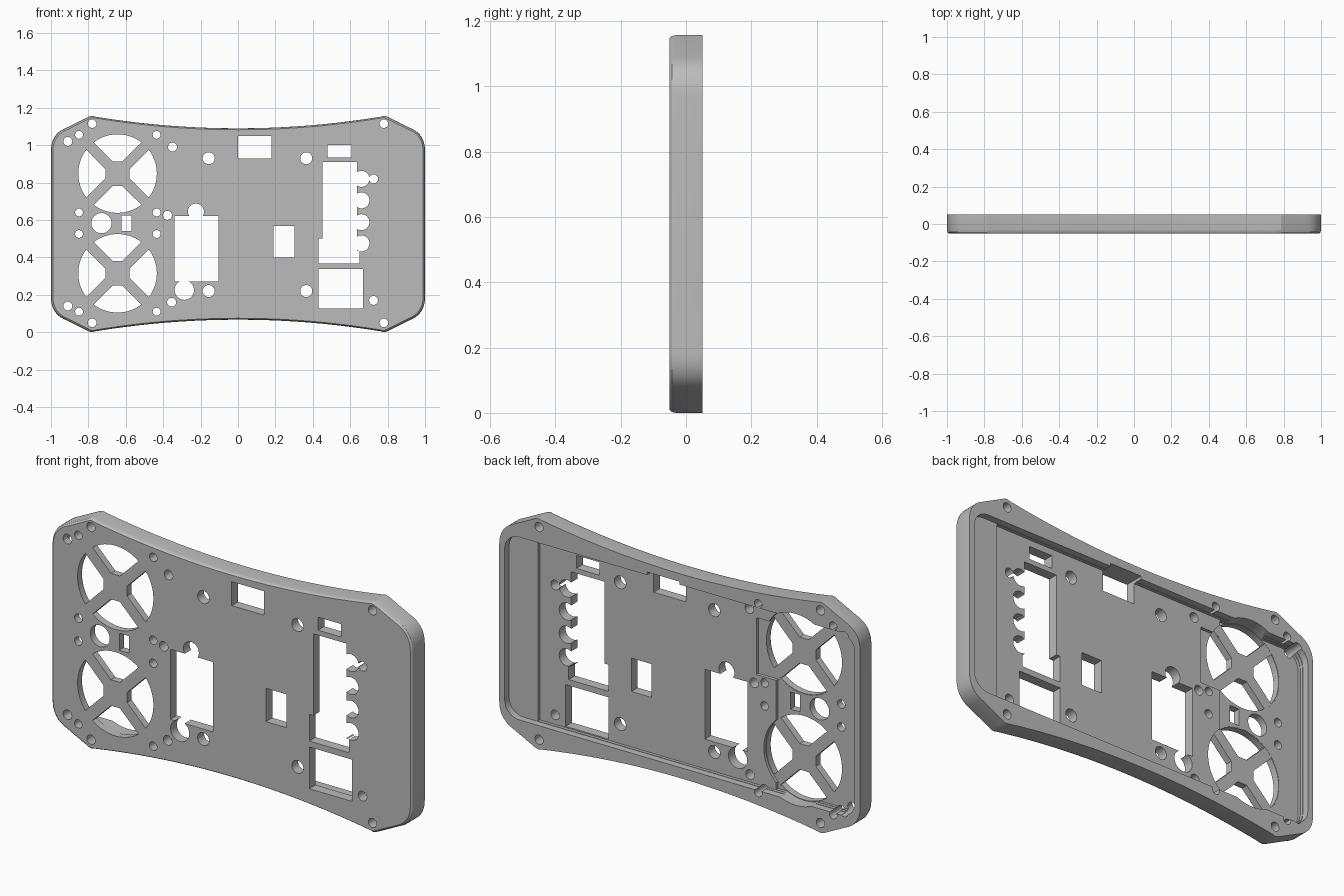
import bpy, bmesh
from math import sin, cos, pi, radians

cube = bpy.data.objects.get("Cube")
if cube:
    bpy.data.objects.remove(cube, do_unlink=True)

H = 1.157          # total height
MID = H / 2

grey = bpy.data.materials.new("plain grey")
grey.use_nodes = True
grey.diffuse_color = (0.5, 0.5, 0.5, 1)
grey.node_tree.nodes["Principled BSDF"].inputs["Base Color"].default_value = (0.5, 0.5, 0.5, 1)


def loft(name, rings):
    """Closed solid from (points, y) rings, capped at both ends."""
    bm = bmesh.new()
    loops = [[bm.verts.new((x, y, z)) for x, z in pts] for pts, y in rings]
    n = len(loops[0])
    for a, b in zip(loops, loops[1:]):
        for i in range(n):
            j = (i + 1) % n
            bm.faces.new((a[i], a[j], b[j], b[i]))
    bm.faces.new(loops[0])
    bm.faces.new(loops[-1])
    bmesh.ops.recalc_face_normals(bm, faces=bm.faces[:])
    me = bpy.data.meshes.new(name)
    bm.to_mesh(me)
    bm.free()
    me.materials.append(grey)
    ob = bpy.data.objects.new(name, me)
    bpy.context.collection.objects.link(ob)
    return ob


def arc(cx, cz, r, a0, a1, n):
    return [(cx + r * cos(radians(a0 + (a1 - a0) * i / n)),
             cz + r * sin(radians(a0 + (a1 - a0) * i / n))) for i in range(n + 1)]


def circle(cx, cz, r, n=32):
    return arc(cx, cz, r, 0, 360, n)[:-1]


def box(x0, x1, z0, z1):
    return [(x0, z0), (x1, z0), (x1, z1), (x0, z1)]


def rounded(x0, x1, z0, z1, rl, rr):
    """Rectangle with separate corner radii at its -x and +x ends."""
    pts = []
    for cx, cz, r, a in ((x1 - rr, z1 - rr, rr, 0), (x0 + rl, z1 - rl, rl, 90),
                         (x0 + rl, z0 + rl, rl, 180), (x1 - rr, z0 + rr, rr, 270)):
        pts += arc(cx, cz, r, a, a + 90, 8) if r else [(cx, cz)]
    return pts


# Outline: quarter profile with rounded corner, chamfer and concave long edge
quarter = []
p0, p1, p2 = (1.0, 0.97), (1.0, 1.06), (0.92, 1.092)
for i in range(11):
    t = i / 10
    quarter.append(tuple((1 - t) ** 2 * a + 2 * t * (1 - t) * b + t * t * c
                         for a, b, c in zip(p0, p1, p2)))
quarter += [(0.80, 1.152), (0.785, H)]
quarter += [(x, 1.09 + 0.065 * (x / 0.78) ** 2) for x in [0.76 - 0.076 * i for i in range(10)]]
half = quarter + [(0, 1.09)] + [(-x, z) for x, z in reversed(quarter)]
outline = half + [(x, H - z) for x, z in reversed(half)]


def inset(d):
    return [(x * (1 - d), MID + (z - MID) * (1 - d * 1.5)) for x, z in outline]


panel = loft("panel_shell", [(inset(0.010), -0.05), (inset(0.003), -0.043),
                             (outline, -0.03), (outline, 0.05)])


def cut(pts, y0=-0.1, y1=0.1):
    tool = loft("cutter", [(pts, y0), (pts, y1)])
    tool.hide_render = True
    mod = panel.modifiers.new("cut", "BOOLEAN")
    mod.operation = "DIFFERENCE"
    mod.solver = "EXACT"
    mod.object = tool
    bpy.context.view_layer.objects.active = panel
    bpy.ops.object.modifier_apply(modifier=mod.name)
    me = tool.data
    bpy.data.objects.remove(tool, do_unlink=True)
    bpy.data.meshes.remove(me)


# Rear pocket with a stepped floor
cut(rounded(-0.97, 0.97, 0.12, 1.035, 0.08, 0.08), 0.015, 0.1)
cut(rounded(-0.968, 0.81, 0.122, 1.033, 0.08, 0), 0.0, 0.09)
cut(rounded(-0.966, -0.5, 0.124, 1.031, 0.08, 0), -0.014, 0.08)
cut(box(-0.51, -0.39, 0.67, 0.955), -0.016, 0.07)

# Fan grilles: shallow round seat and four openings between diagonal spokes
FX = -0.644
for fz in (0.848, 0.315):
    cut(circle(FX, fz, 0.213, 48), -0.015, 0.06)
    sector = [(-0.025, 0.065), (0.025, 0.065)] + arc(0, 0, 0.21, 52.7, 127.3, 14)
    for k in range(4):
        c, s = cos(k * pi / 2), sin(k * pi / 2)
        cut([(FX + x * c - z * s, fz + x * s + z * c) for x, z in sector])

# Screw holes at the shell corners
for x in (-0.78, 0.78):
    for z in (0.05, 1.115):
        cut(circle(x, z, 0.023))

# Fan screw holes
for x in (-0.85, -0.435):
    for z in (0.11, 0.525, 0.64, 1.055):
        cut(circle(x, z, 0.021, 24))

# Board mounting holes
for x in (-0.157, 0.365):
    for z in (0.22, 0.93):
        cut(circle(x, z, 0.032))

# Other small holes
for x, z in ((-0.91, 1.02), (-0.91, 0.14), (-0.35, 0.99), (-0.377, 0.625),
             (-0.355, 0.16), (0.725, 0.17), (0.725, 0.82)):
    cut(circle(x, z, 0.024, 24))
cut(circle(-0.73, 0.583, 0.054))

# Rectangular windows
for r in ((-0.623, -0.57, 0.54, 0.625), (0.0, 0.18, 0.93, 1.05),
          (0.19, 0.303, 0.40, 0.567), (0.478, 0.607, 0.935, 1.0),
          (0.43, 0.667, 0.128, 0.337)):
    cut(box(*r))

# Central socket window with two round reliefs
cut(box(-0.34, -0.104, 0.27, 0.62))
cut(circle(-0.225, 0.645, 0.043))
cut(circle(-0.287, 0.225, 0.052))

# Tall stepped window with a scalloped side
cut([(0.43, 0.367), (0.65, 0.367), (0.65, 0.435), (0.637, 0.435), (0.637, 0.91),
     (0.452, 0.91), (0.452, 0.5), (0.43, 0.5)])
for z in (0.82, 0.705, 0.588, 0.475):
    cut(circle(0.66, z, 0.043))

# Smooth the curved walls, keep edges sharp
bpy.ops.object.select_all(action="DESELECT")
panel.select_set(True)
bpy.context.view_layer.objects.active = panel
bpy.ops.object.shade_smooth_by_angle(angle=radians(30))
